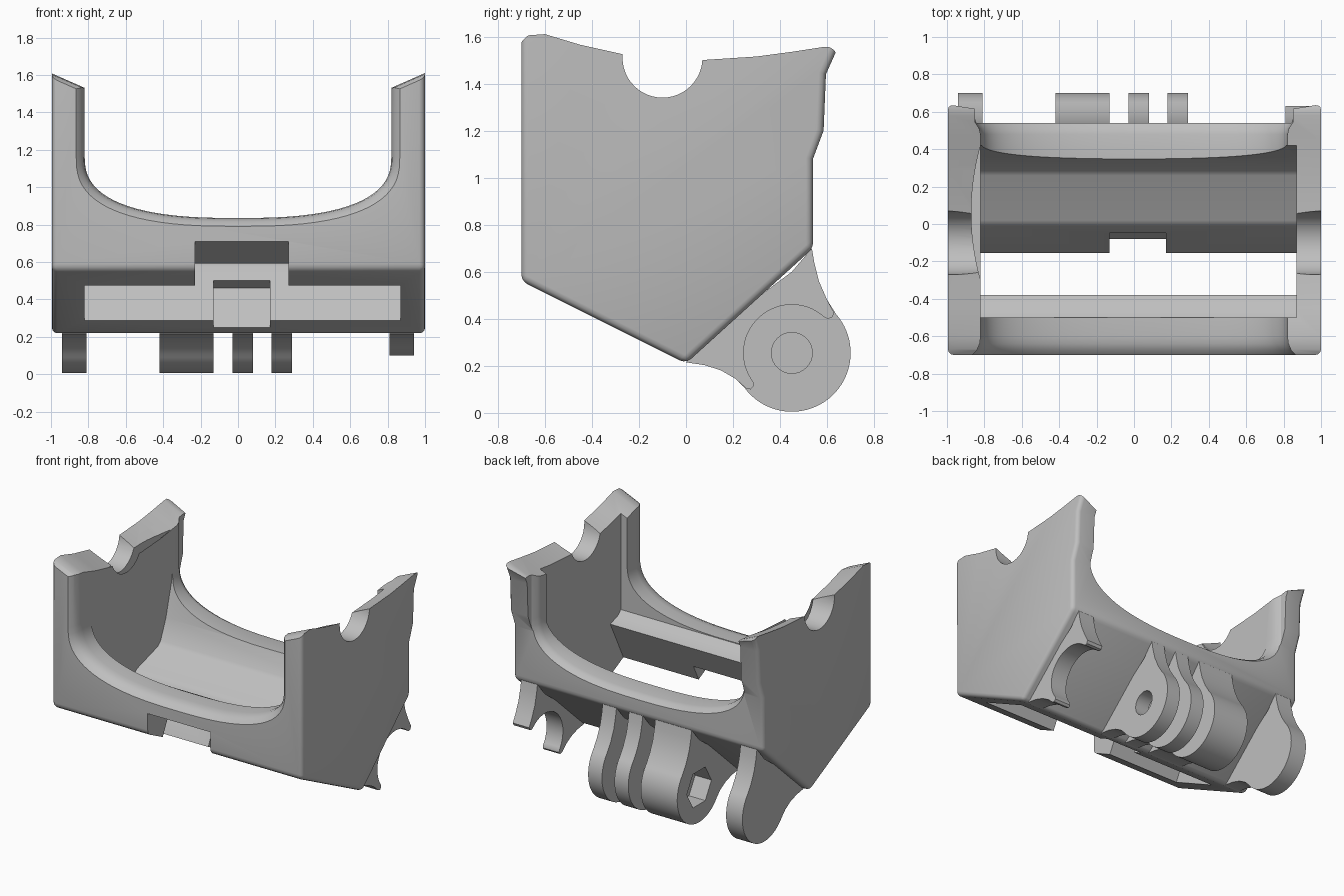
import bpy, bmesh
from math import cos, sin, radians, pi
from mathutils import Vector

cube = bpy.data.objects.get("Cube")
if cube:
    bpy.data.objects.remove(cube, do_unlink=True)

grey = bpy.data.materials.new("plain_grey")
grey.use_nodes = True
grey.diffuse_color = (0.52, 0.52, 0.52, 1)
grey.node_tree.nodes["Principled BSDF"].inputs["Base Color"].default_value = (0.52, 0.52, 0.52, 1)


def prism(name, pts, stations, axis="x", warp=None):
    """Extrude a closed outline through stations along an axis."""
    place = {"x": lambda s, p: (s, p[0], p[1]),
             "y": lambda s, p: (p[0], s, p[1]),
             "z": lambda s, p: (p[0], p[1], s)}[axis]
    bm = bmesh.new()
    rings = []
    for s in stations:
        coords = [Vector(place(s, p)) for p in pts]
        rings.append([bm.verts.new(warp(c) if warp else c) for c in coords])
    n = len(pts)
    for a, b in zip(rings, rings[1:]):
        for i in range(n):
            bm.faces.new((a[i], a[(i + 1) % n], b[(i + 1) % n], b[i]))
    bm.faces.new(rings[0])
    bm.faces.new(rings[-1])
    bmesh.ops.recalc_face_normals(bm, faces=bm.faces)
    mesh = bpy.data.meshes.new(name)
    bm.to_mesh(mesh)
    bm.free()
    mesh.materials.append(grey)
    ob = bpy.data.objects.new(name, mesh)
    bpy.context.collection.objects.link(ob)
    return ob


def activate(ob):
    bpy.ops.object.select_all(action="DESELECT")
    ob.select_set(True)
    bpy.context.view_layer.objects.active = ob


def cut(ob, cutter):
    cutter.hide_render = True
    mod = ob.modifiers.new("cut", "BOOLEAN")
    mod.operation = "DIFFERENCE"
    mod.solver = "EXACT"
    mod.object = cutter
    activate(ob)
    bpy.ops.object.modifier_apply(modifier=mod.name)
    bpy.data.objects.remove(cutter, do_unlink=True)


def round_edges(ob, width, segments):
    mod = ob.modifiers.new("round", "BEVEL")
    mod.width = width
    mod.segments = segments
    mod.limit_method = "ANGLE"
    mod.angle_limit = radians(25)
    activate(ob)
    bpy.ops.object.modifier_apply(modifier=mod.name)


def smooth(ob):
    activate(ob)
    bpy.ops.object.shade_smooth_by_angle(angle=radians(32))


def arc(cx, cy, r, start, end, n):
    angles = [radians(start + (end - start) * i / n) for i in range(n + 1)]
    return [(cx + r * cos(a), cy + r * sin(a)) for a in angles]


# Cradle body: one side outline extruded across the full width
outline = [(-.70, 1.75), (-.70, .56), (0, .21), (.54, .70), (.54, 1.08),
           (.585, 1.2), (.595, 1.44), (.64, 1.54), (.64, 1.75)]
body = prism("cradle_body", outline, (-.995, 1))
round_edges(body, .03, 3)

# Interior with the slot through the sloping underside
cavity = [(-.5, 1.95), (-.5, .83), (-.47, .80), (-.38, .77), (-.58, .375),
          (-.205, .185), (-.01, .575), (.02, .60), (.26, .67), (.29, .70),
          (.35, .84), (.42, 1.1), (.42, 1.95)]
cut(body, prism("cavity_cutter", cavity, (-.82, .87)))

# Wide U opening through front and back, flared at both faces
U_STEPS = 40
opening = [(.82, 1.9)]
for i in range(U_STEPS + 1):
    c, s = cos(pi * i / U_STEPS), sin(pi * i / U_STEPS)
    power = 2 / 2.6
    opening.append(((1 if c > 0 else -1) * .82 * abs(c) ** power,
                    1.17 - .335 * abs(s) ** power))
opening.append((-.82, 1.9))
flare = {-.75: .07, -.70: .045, -.675: .02, -.64: .005, -.6: 0,
         .48: 0, .51: .008, .545: .03, .75: .03}


def flare_out(v):
    d = min(flare.items(), key=lambda f: abs(f[0] - v.y))[1]
    return Vector((v.x * (1 + d / .82), v.y, 1.3 + (v.z - 1.3) * (1 + d / .47)))


cut(body, prism("opening_cutter", opening, sorted(flare), "y", flare_out))

# Wall tops: gently dished along the length and sloping inwards
top = [(-.8, 1.56), (-.7, 1.585), (-.67, 1.605), (-.6, 1.61), (-.45, 1.565),
       (-.27, 1.525), (-.1, 1.505), (.07, 1.5), (.3, 1.515), (.45, 1.535),
       (.58, 1.555), (.61, 1.555), (.64, 1.54), (.8, 1.45), (.8, 2), (-.8, 2)]
for side in (-1, 1):
    cut(body, prism("top_cutter", top, (side * .7, side * 1.1), "x",
                    lambda v: v + Vector((0, 0, .44 * (abs(v.x) - 1)))))

# Round notch in both wall tops
cut(body, prism("notch_cutter", arc(-.10, 1.51, .17, 0, 352.5, 47), (-1.2, 1.2)))

# Shallow bowed pocket inside one wall
cut(body, prism("pocket_cutter", arc(.45, .06, 1.32, 164.5, 195.5, 16), (1.15, 1.9), "z"))

# Latch recess under the front wall and the undercut across the slot
cut(body, prism("latch_cutter", [(-.78, .75), (-.40, .555), (-.40, .30), (-.78, .45)],
                (-.23, .27)))
cut(body, prism("undercut_cutter", [(-.13, .15), (.025, .46), (-.055, .505), (-.2, .3)],
                (-.13, .17)))
smooth(body)

# Hinge lugs sharing one pivot
PY, PZ, R = .45, .255, .25
lug = [(.1, .34), (0, .215), (.08, .203), (.15, .18), (.21, .145)]
lug += arc(PY, PZ, R, -143, 41, 40)
lug += [(.60, .48), (.565, .56), (.545, .64), (.535, .70), (.45, .60)]


def circle(r, n):
    return arc(PY, PZ, r, 0, 360 - 360 / n, n - 1)


for name, x0, x1 in (("outer_lug", -.94, -.81), ("nut_lug", -.42, -.13),
                     ("middle_lug", -.03, .08), ("inner_lug", .18, .29)):
    ob = prism(name, lug, (x0, x1))
    if name != "outer_lug":
        cut(ob, prism("bolt_cutter", circle(.087, 32), (x0 - .1, x1 + .1)))
    if name == "nut_lug":
        cut(ob, prism("nut_cutter", circle(.14, 6), (x0 - .1, x0 + .13)))
    smooth(ob)

# Open clearance lug at the opposite end
clear = [(.1, .34), (0, .215), (.08, .203), (.15, .18), (.21, .145), (.255, .105),
         (.275, .10), (.288, .115)]
clear += arc(PY, PZ, .205, 217, 49, 30)
clear += [(.60, .40), (.62, .405), (.63, .425), (.60, .48), (.565, .56),
          (.545, .64), (.535, .70), (.45, .60)]
smooth(prism("clearance_lug", clear, (.81, .94)))
